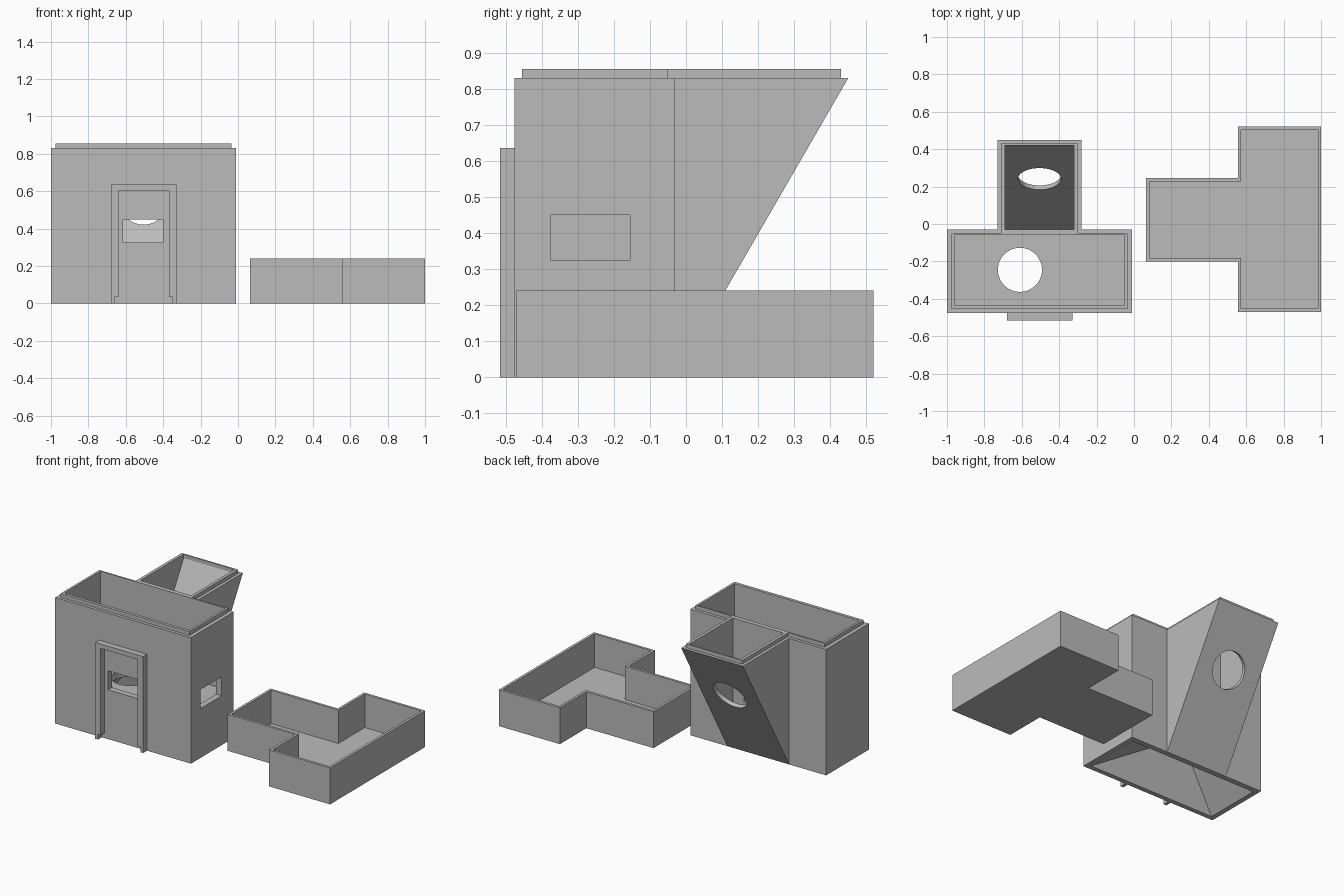
import bpy, bmesh, math
from mathutils import Matrix

cube = bpy.data.objects.get("Cube")
if cube:
    bpy.data.objects.remove(cube, do_unlink=True)

GREY = (0.5, 0.5, 0.5, 1.0)
grey = bpy.data.materials.new("plain grey")
grey.diffuse_color = GREY
grey.use_nodes = True
for node in grey.node_tree.nodes:
    if node.type == 'BSDF_PRINCIPLED':
        node.inputs["Base Color"].default_value = GREY


def make(name, bm):
    bmesh.ops.recalc_face_normals(bm, faces=bm.faces)
    mesh = bpy.data.meshes.new(name)
    bm.to_mesh(mesh)
    bm.free()
    mesh.materials.append(grey)
    ob = bpy.data.objects.new(name, mesh)
    bpy.context.collection.objects.link(ob)
    return ob


def prism(name, pts, axis, lo, hi):
    """Extrude a 2D outline along an axis from lo to hi."""
    place = {'x': lambda a, b, t: (t, a, b),
             'y': lambda a, b, t: (a, t, b),
             'z': lambda a, b, t: (a, b, t)}[axis]
    bm = bmesh.new()
    face = bm.faces.new([bm.verts.new(place(a, b, lo)) for a, b in pts])
    out = bmesh.ops.extrude_face_region(bm, geom=[face])
    verts = [v for v in out["geom"] if isinstance(v, bmesh.types.BMVert)]
    bmesh.ops.translate(bm, verts=verts, vec=place(0, 0, hi - lo))
    return make(name, bm)


def rect(x0, x1, y0, y1):
    return [(x0, y0), (x1, y0), (x1, y1), (x0, y1)]


def box(name, x0, x1, y0, y1, z0, z1):
    return prism(name, rect(x0, x1, y0, y1), 'z', z0, z1)


def cylinder(name, radius, depth, loc, tilt=0):
    bm = bmesh.new()
    bmesh.ops.create_cone(bm, cap_ends=True, segments=48, radius1=radius,
                          radius2=radius, depth=depth,
                          matrix=Matrix.Translation(loc) @ Matrix.Rotation(tilt, 4, 'X'))
    return make(name, bm)


def combine(target, tool, operation):
    """Apply one boolean and discard the tool."""
    tool.hide_render = True
    mod = target.modifiers.new("cut", 'BOOLEAN')
    mod.operation = operation
    mod.solver = 'EXACT'
    mod.object = tool
    bpy.context.view_layer.objects.active = target
    bpy.ops.object.modifier_apply(modifier=mod.name)
    bpy.data.objects.remove(tool, do_unlink=True)


# Main housing with the sloping rear hopper and raised rim
housing = box("housing", -1.0, -0.01, -0.475, -0.03, 0, 0.83)
slope = [(-0.05, 0), (-0.03, 0), (0.45, 0.83), (-0.05, 0.83)]
for part in (
    prism("hopper", slope, 'x', -0.73, -0.28),
    box("rim_main", -0.975, -0.035, -0.455, -0.05, 0.8, 0.855),
    box("rim_hopper", -0.71, -0.30, -0.06, 0.43, 0.8, 0.855),
):
    combine(housing, part, 'UNION')

# Tapered hollow in the underside, narrowing to the floor hole
bm = bmesh.new()
rings = [[bm.verts.new((x, y, z)) for x, y in rect(*r)] for r, z in (
    ((-1.01, 0, -0.485, -0.02), -0.02),
    ((-0.73, -0.49, -0.365, -0.125), 0.27))]
for v, (x, y) in zip(rings[0], rect(-0.97, -0.04, -0.445, -0.065)):
    v.co = (x, y, -0.002)
bm.faces.new(rings[0])
bm.faces.new(rings[1])
for i in range(4):
    j = (i + 1) % 4
    bm.faces.new((rings[0][i], rings[0][j], rings[1][j], rings[1][i]))
funnel = make("funnel_cutter", bm)

# Interior spaces, windows and round holes
chute = [(-0.03, 0.052), (0.42, 0.83), (0.42, 0.9), (-0.03, 0.9)]
for cutter in (
    box("room_cutter", -0.96, -0.05, -0.435, -0.06, 0.32, 0.9),
    prism("chute_cutter", chute, 'x', -0.69, -0.32),
    funnel,
    cylinder("floor_hole_cutter", 0.118, 0.3, (-0.61, -0.245, 0.3)),
    cylinder("slope_hole_cutter", 0.115, 0.16, (-0.505, 0.252, 0.515), math.radians(60)),
    box("front_window_cutter", -0.615, -0.4, -0.6, 0, 0.325, 0.45),
    box("side_window_cutter", -0.1, 0.1, -0.375, -0.155, 0.325, 0.45),
):
    combine(housing, cutter, 'DIFFERENCE')

# Door surround with notched feet, mirrored about its centre line
half = [(0.135, 0.605), (0.135, 0.035), (0.155, 0.035),
        (0.155, 0), (0.175, 0), (0.175, 0.635)]
mid = -0.505
outline = [(mid + x, z) for x, z in half] + [(mid - x, z) for x, z in reversed(half)]
prism("door_surround", outline, 'y', -0.515, -0.475)


# Open tray beside the housing
def tee(d):
    """Tray outline moved inwards by d."""
    return [(0.065 + d, -0.2 + d), (0.555 + d, -0.2 + d), (0.555 + d, -0.47 + d),
            (1 - d, -0.47 + d), (1 - d, 0.52 - d), (0.555 + d, 0.52 - d),
            (0.555 + d, 0.245 - d), (0.065 + d, 0.245 - d)]


tray = prism("tray", tee(0), 'z', 0, 0.24)
combine(tray, prism("tray_cutter", tee(0.017), 'z', 0.02, 0.3), 'DIFFERENCE')

# Keep flat walls crisp and round holes smooth
for ob in (housing, tray):
    bpy.ops.object.select_all(action='DESELECT')
    ob.select_set(True)
    bpy.context.view_layer.objects.active = ob
    bpy.ops.object.shade_smooth_by_angle(angle=math.radians(20))
